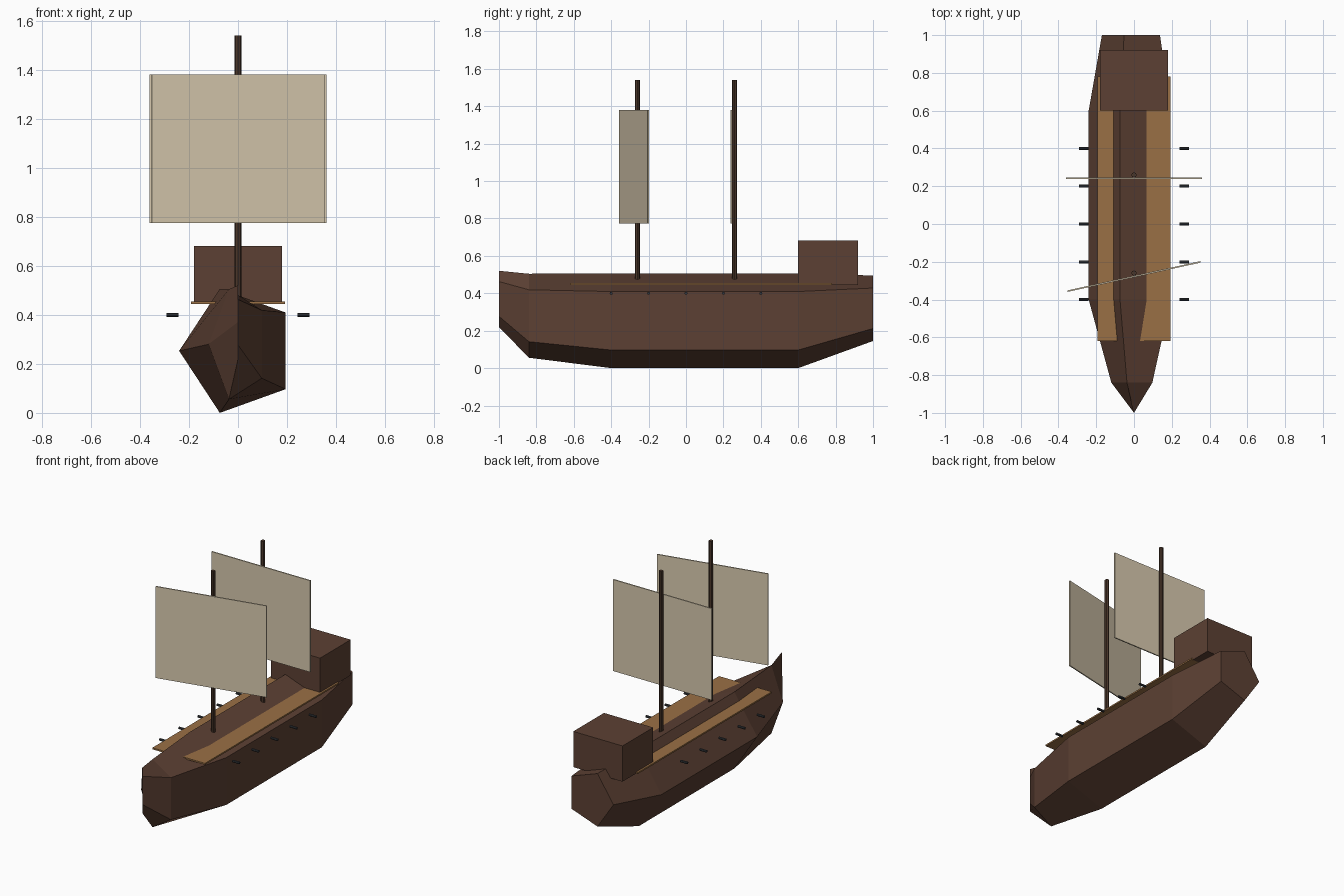
import bpy, bmesh
from math import cos, sin, radians, pi

cube = bpy.data.objects.get("Cube")
if cube:
    bpy.data.objects.remove(cube, do_unlink=True)


def material(name, rgb):
    """Flat material from 0-255 display values."""
    lin = [((c / 255 + 0.055) / 1.055) ** 2.4 for c in rgb] + [1.0]
    m = bpy.data.materials.new(name)
    m.use_nodes = True
    m.diffuse_color = lin
    m.node_tree.nodes["Principled BSDF"].inputs["Base Color"].default_value = lin
    return m


hull_brown = material("hull brown", (92, 64, 51))
plank_tan = material("plank tan", (154, 112, 69))
mast_brown = material("mast brown", (74, 54, 42))
sail_cream = material("sail cream", (216, 202, 175))
iron = material("dark iron", (54, 57, 61))


def finish(obj, name, mat):
    obj.name = obj.data.name = name
    obj.data.materials.append(mat)
    return obj


def box(name, center, size, mat, turn=0):
    bpy.ops.mesh.primitive_cube_add(size=1, location=center, rotation=(0, 0, turn))
    obj = bpy.context.object
    obj.scale = size
    return finish(obj, name, mat)


def rod(name, center, radius, length, mat, rotation=(0, 0, 0)):
    bpy.ops.mesh.primitive_cylinder_add(vertices=8, radius=radius, depth=length,
                                        location=center, rotation=rotation)
    return finish(bpy.context.object, name, mat)


# Hull: five-sided sections lofted from bow to stern (y, half width, half height, centre z)
stations = [(-1.0, 0.0, 0.158, 0.37), (-0.84, 0.12, 0.236, 0.28),
            (-0.4, 0.24, 0.266, 0.253), (0.6, 0.24, 0.266, 0.253),
            (1.0, 0.17, 0.184, 0.32)]
bm = bmesh.new()
rings = []
for y, rx, rz, cz in stations:
    angles = [pi / 5 + i * 2 * pi / 5 for i in range(5)]
    rings.append([bm.verts.new((rx * cos(a), y, cz + rz * sin(a))) for a in angles])
for a, b in zip(rings, rings[1:]):
    for i in range(5):
        j = (i + 1) % 5
        bm.faces.new((a[i], a[j], b[j], b[i]))
bm.faces.new(rings[-1])
bmesh.ops.recalc_face_normals(bm, faces=bm.faces)
mesh = bpy.data.meshes.new("hull")
bm.to_mesh(mesh)
bm.free()
hull = bpy.data.objects.new("hull", mesh)
bpy.context.collection.objects.link(hull)
finish(hull, "hull", hull_brown)

# Deck boards and stern cabin
box("deck", (0, 0.08, 0.45), (0.385, 1.4, 0.01), plank_tan)
box("stern_cabin", (0, 0.76, 0.563), (0.36, 0.32, 0.236), hull_brown)

# Masts with their sails
for name, y, turn in (("fore", -0.26, radians(12.4)), ("main", 0.26, 0)):
    rod(name + "_mast", (0, y, 0.99), 0.014, 1.1, mast_brown)
    box(name + "_sail", (0, y - 0.018, 1.077), (0.72, 0.008, 0.605), sail_cream, turn)

# Cannons along both sides
for side, label in ((1, "left"), (-1, "right")):
    for i in range(5):
        rod(f"{label}_cannon_{i + 1}", (side * 0.267, -0.4 + 0.2 * i, 0.4),
            0.008, 0.05, iron, (0, pi / 2, 0))
